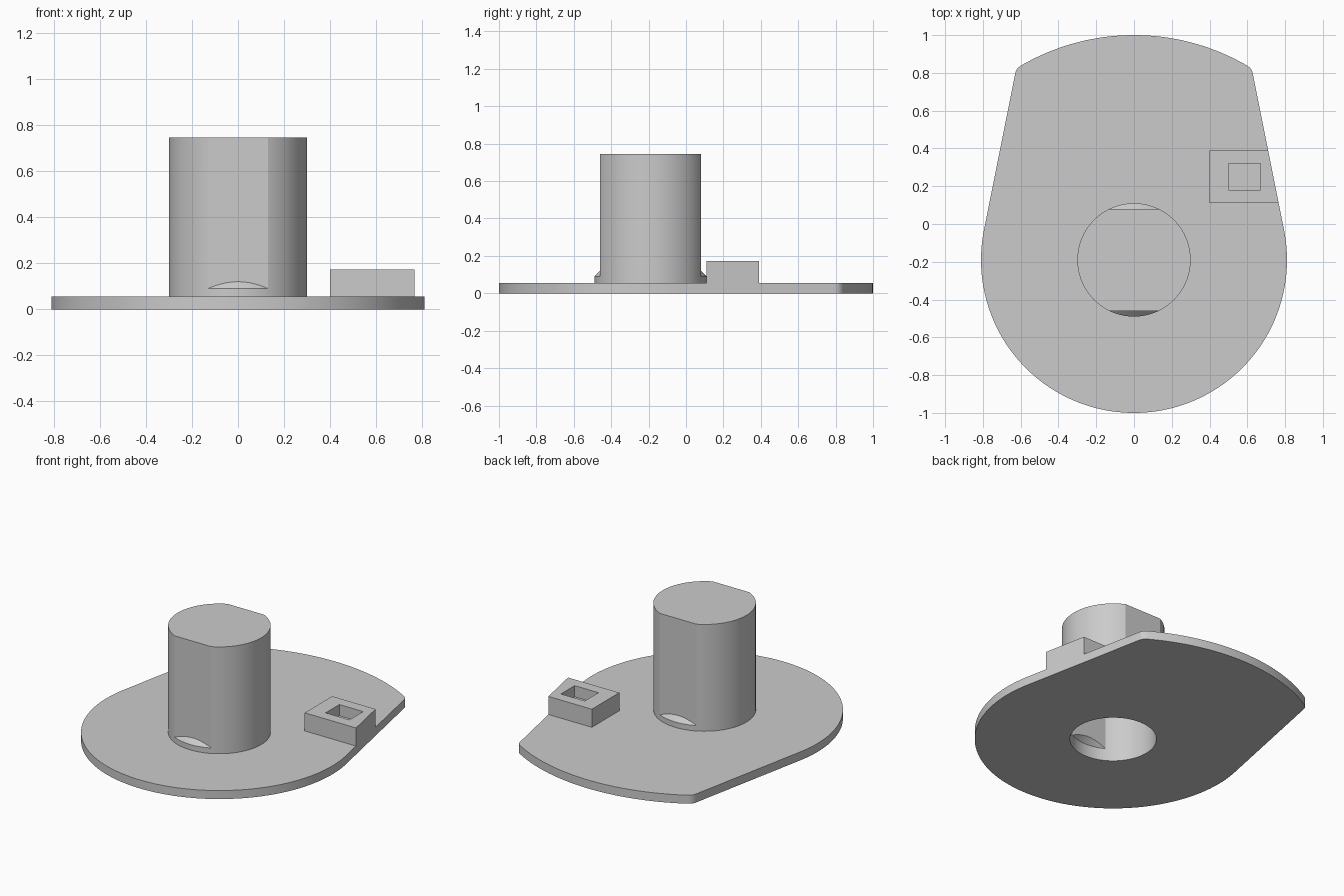
import bpy
import bmesh
from math import acos, asin, atan2, cos, hypot, pi, radians, sin

if "Cube" in bpy.data.objects:
    bpy.data.objects.remove(bpy.data.objects["Cube"])

AXIS_Y = -0.19        # centre of the post and of the round end
PLATE_TOP = 0.055
ROUND_R, BACK_R, CORNER_R = 0.81, 1.19, 0.06
TAPER = radians(11.3)  # lean of the straight plate sides
BORE_R = 0.253

grey = bpy.data.materials.new("light_grey")
grey.use_nodes = True
grey.diffuse_color = (0.6, 0.6, 0.6, 1)
grey.node_tree.nodes["Principled BSDF"].inputs["Base Color"].default_value = grey.diffuse_color


def loft(name, rings, caps=True):
    """Skin a row of equal rings; cap both ends or join them in a loop."""
    bm = bmesh.new()
    loops = [[bm.verts.new(p) for p in ring] for ring in rings]
    pairs = list(zip(loops, loops[1:]))
    if caps:
        bm.faces.new(loops[0])
        bm.faces.new(loops[-1])
    else:
        pairs.append((loops[-1], loops[0]))
    for a, b in pairs:
        for i in range(len(a)):
            j = (i + 1) % len(a)
            bm.faces.new((a[i], a[j], b[j], b[i]))
    bmesh.ops.remove_doubles(bm, verts=bm.verts, dist=1e-5)
    bmesh.ops.recalc_face_normals(bm, faces=bm.faces)
    mesh = bpy.data.meshes.new(name)
    bm.to_mesh(mesh)
    bm.free()
    mesh.materials.append(grey)
    obj = bpy.data.objects.new(name, mesh)
    bpy.context.collection.objects.link(obj)
    bpy.ops.object.select_all(action='DESELECT')
    obj.select_set(True)
    bpy.context.view_layer.objects.active = obj
    bpy.ops.object.shade_smooth_by_angle(angle=radians(20))
    return obj


def arc(cx, cy, r, start, end, steps):
    angles = [start + (end - start) * i / steps for i in range(steps + 1)]
    return [(cx + r * cos(t), cy + r * sin(t)) for t in angles]


def at_height(points, z):
    return [(x, y + AXIS_Y, z) for x, y in points]


# Base plate: round front, tapering sides, shallow back arc, rounded corners
reach = BACK_R - CORNER_R
corner_angle = TAPER + acos((ROUND_R - CORNER_R) / reach)
round_end = arc(0, 0, ROUND_R, -pi / 2, TAPER, 48)
corner = arc(reach * cos(corner_angle), reach * sin(corner_angle), CORNER_R,
             TAPER, corner_angle, 8)
(x0, y0), (x1, y1) = round_end[-1], corner[0]
side = [(x0 + (x1 - x0) * i / 20, y0 + (y1 - y0) * i / 20) for i in range(1, 20)]
back = arc(0, 0, BACK_R, corner_angle, pi / 2, 20)[1:]
half = round_end + side + corner + back
outline = half + [(-x, y) for x, y in half[-2:0:-1]]
hole = [(BORE_R * x / hypot(x, y), BORE_R * y / hypot(x, y)) for x, y in outline]
loft("base_plate", [at_height(hole, 0), at_height(outline, 0),
                    at_height(outline, PLATE_TOP), at_height(hole, PLATE_TOP)], caps=False)


# Hollow post: round foot, coned shoulder, two flats front and back
def post_rings(radius, flat, bottom, shoulder, top):
    edge = asin(flat / radius)
    stops = [-edge, edge, pi - edge, pi + edge, 2 * pi - edge]
    angles = [a + (b - a) * i / 32 for a, b in zip(stops, stops[1:]) for i in range(32)]
    foot, neck, crown = [], [], []
    for t in angles:
        r = min(radius, flat / max(abs(sin(t)), 1e-6))
        x, y = r * cos(t), r * sin(t) + AXIS_Y
        foot.append((radius * cos(t), radius * sin(t) + AXIS_Y))
        neck.append((x, y, shoulder + radius - r))
        crown.append((x, y, top))
    return [[(x, y, bottom) for x, y in foot], [(x, y, shoulder) for x, y in foot], neck, crown]


outer = post_rings(0.3, 0.27, PLATE_TOP, 0.09, 0.745)
inner = post_rings(BORE_R, 0.22, PLATE_TOP, 0.08, 0.69)
loft("hollow_post", inner[::-1] + outer)


# Side block: flush with the slanted plate side, with a square pocket
def side_x(y):
    return (ROUND_R - sin(TAPER) * (y - AXIS_Y)) / cos(TAPER)


block = [(0.4, 0.11), (side_x(0.11), 0.11), (side_x(0.39), 0.39), (0.4, 0.39)]
pocket = [(0.5, 0.18), (0.67, 0.18), (0.67, 0.32), (0.5, 0.32)]
levels = [(block, PLATE_TOP), (block, 0.172), (pocket, 0.172), (pocket, 0.1)]
loft("socket_block", [[(x, y, z) for x, y in pts] for pts, z in levels])
